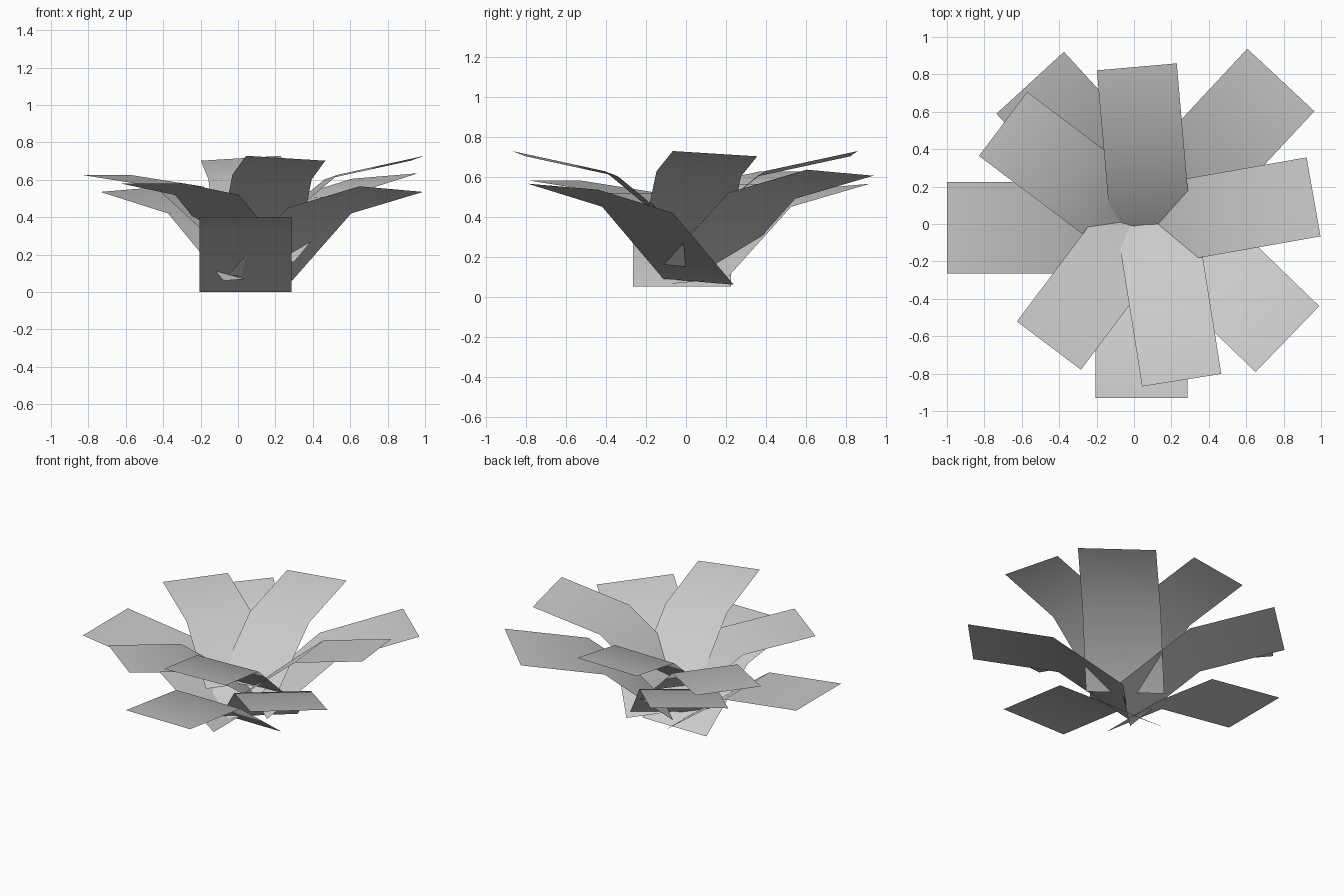
import bpy
from math import radians
from mathutils import Vector, Matrix

default_cube = bpy.data.objects.get("Cube")
if default_cube:
    bpy.data.objects.remove(default_cube, do_unlink=True)

# One flat colour for every leaf
leaf_grey = bpy.data.materials.new("leaf_grey")
leaf_grey.use_nodes = True
leaf_colour = (0.6, 0.6, 0.6, 1.0)
leaf_grey.diffuse_color = leaf_colour
for node in leaf_grey.node_tree.nodes:
    if node.type == 'BSDF_PRINCIPLED':
        node.inputs["Base Color"].default_value = leaf_colour

# Full-size leaf shape: (run, drop) of the outer and inner halves, then sideways tilt
LEAF_WIDTH = 0.49
SMALL_SCALE = 0.875
STEEP = ((0.535, 0.115), (0.44, 0.36), -0.03)
SOFT = ((0.55, 0.07), (0.45, 0.33), 0.0)


def add_leaf(name, shape, scale, heading, tip):
    """A bent rectangular strip running inward and down from the middle of its tip."""
    outer_half, inner_half, tilt = shape
    turn = Matrix.Rotation(radians(heading), 3, 'Z')
    outward = turn @ Vector((1, 0, 0))
    half_side = turn @ Vector((0, LEAF_WIDTH / 2, tilt / 2)) * scale

    # Walk from the tip to the bend to the root
    spine = [Vector(tip)]
    for run, drop in (outer_half, inner_half):
        step = outward * run + Vector((0, 0, drop))
        spine.append(spine[-1] - step * scale)

    verts = []
    for point in spine:
        verts += [point - half_side, point + half_side]
    faces = [(i, i + 1, i + 3, i + 2) for i in (0, 2)]

    mesh = bpy.data.meshes.new(name)
    mesh.from_pydata(verts, [], faces)
    mesh.materials.append(leaf_grey)
    mesh.shade_smooth()
    leaf = bpy.data.objects.new(name, mesh)
    bpy.context.collection.objects.link(leaf)
    return leaf


# Lower ring of large leaves
large_leaves = (
    ("lower_leaf_right", SOFT, 180, (-1.0, -0.02, 0.45)),
    ("lower_leaf_front", SOFT, -90, (0.04, -0.93, 0.4)),
    ("lower_leaf_front_left", STEEP, -44, (0.82, -0.615, 0.55)),
    ("lower_leaf_back_left", STEEP, 47, (0.785, 0.77, 0.62)),
    ("lower_leaf_back_right", STEEP, 132.5, (-0.555, 0.755, 0.55)),
)
for name, shape, heading, tip in large_leaves:
    add_leaf(name, shape, 1.0, heading, tip)

# Upper ring of smaller leaves
small_leaves = (
    ("upper_leaf_front", STEEP, -81, (0.255, -0.835, 0.715)),
    ("upper_leaf_front_right", SOFT, -127, (-0.455, -0.65, 0.58)),
    ("upper_leaf_left", STEEP, 10, (0.96, 0.145, 0.715)),
    ("upper_leaf_back", STEEP, 95, (0.015, 0.84, 0.715)),
    ("upper_leaf_back_right", SOFT, 143, (-0.70, 0.535, 0.625)),
)
for name, shape, heading, tip in small_leaves:
    add_leaf(name, shape, SMALL_SCALE, heading, tip)
